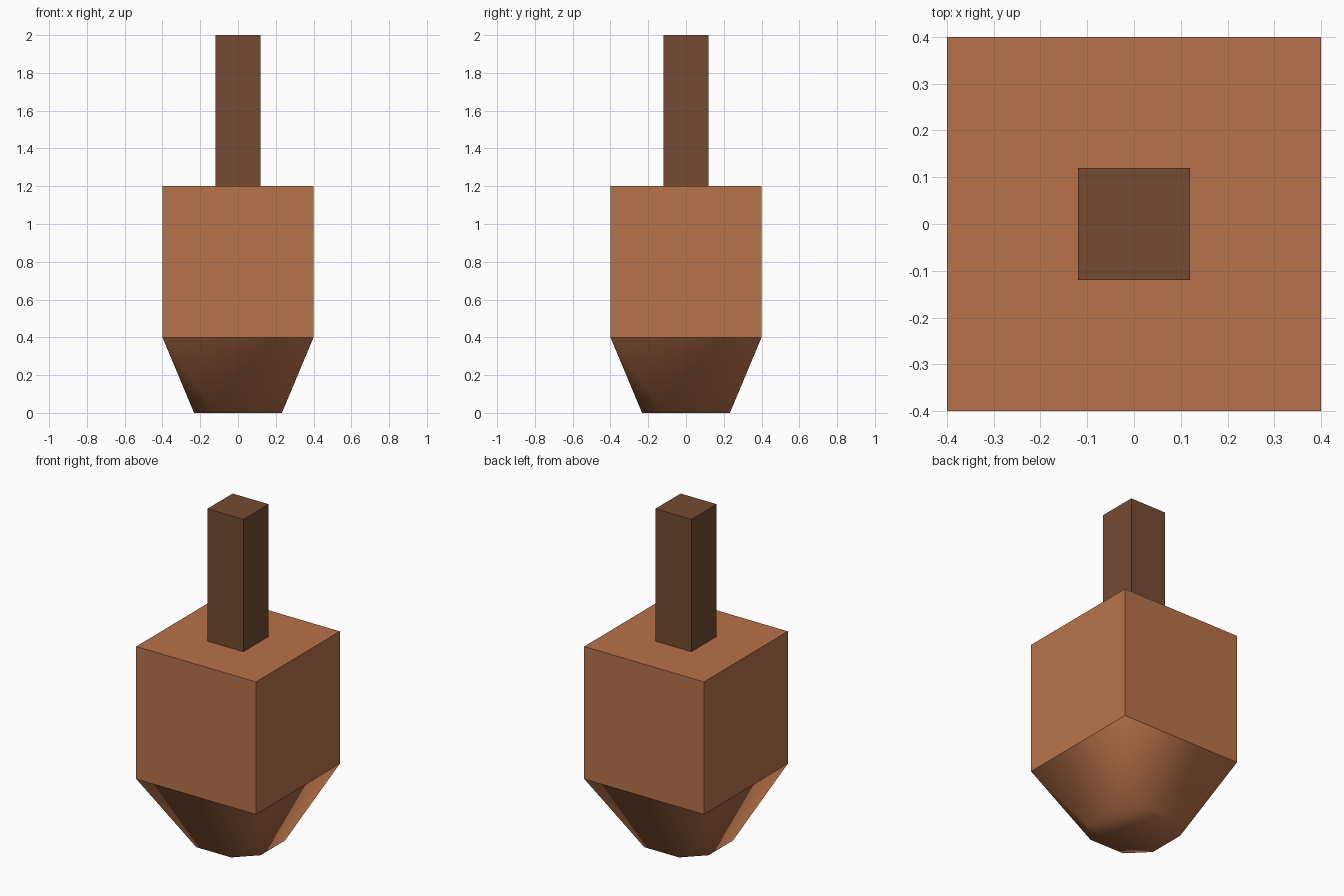
import bpy, bmesh, math

if "Cube" in bpy.data.objects:
    bpy.data.objects.remove(bpy.data.objects["Cube"])


def material(name, color):
    mat = bpy.data.materials.new(name)
    mat.diffuse_color = (*color, 1)
    mat.use_nodes = True
    mat.node_tree.nodes["Principled BSDF"].inputs["Base Color"].default_value = mat.diffuse_color
    return mat


BODY = material("warm_wood", (0.48, 0.171, 0.067))
STEM = material("dark_wood", (0.178, 0.07, 0.031))


def box(name, half, z0, z1, mat):
    bpy.ops.mesh.primitive_cube_add(size=1, location=(0, 0, (z0 + z1) / 2))
    ob = bpy.context.object
    ob.name = name
    ob.scale = (2 * half, 2 * half, z1 - z0)
    bpy.ops.object.transform_apply(location=True, scale=True)
    ob.data.materials.append(mat)
    return ob


# square block and square handle
box("body", 0.4, 0.4, 1.2, BODY)
box("handle", 0.12, 1.2, 2.0, STEM)

# tapered tip: square top blending into an eight-sided foot
bm = bmesh.new()
top, foot = [], []
radius, spread = 0.26, math.atan(0.5)
for i in range(4):
    a = i * math.pi / 2
    corner = a + math.pi / 4
    r = 0.4 * math.sqrt(2)
    top.append(bm.verts.new((r * math.cos(corner), r * math.sin(corner), 0.4)))
    for t in (a - spread, a + spread):
        foot.append(bm.verts.new((radius * math.cos(t), radius * math.sin(t), 0)))
for i in range(4):
    bm.faces.new((foot[2 * i], foot[2 * i + 1], top[i], top[i - 1]))
    bm.faces.new((foot[2 * i + 1], foot[(2 * i + 2) % 8], top[i]))
bm.faces.new(top)
bm.faces.new(foot[::-1])
bmesh.ops.recalc_face_normals(bm, faces=bm.faces)
mesh = bpy.data.meshes.new("tip")
bm.to_mesh(mesh)
bm.free()
mesh.materials.append(BODY)
tip = bpy.data.objects.new("tip", mesh)
bpy.context.collection.objects.link(tip)

# soft shading round the taper, crisp at foot and top
bpy.ops.object.select_all(action='DESELECT')
tip.select_set(True)
bpy.context.view_layer.objects.active = tip
bpy.ops.object.shade_smooth_by_angle(angle=math.radians(55))
